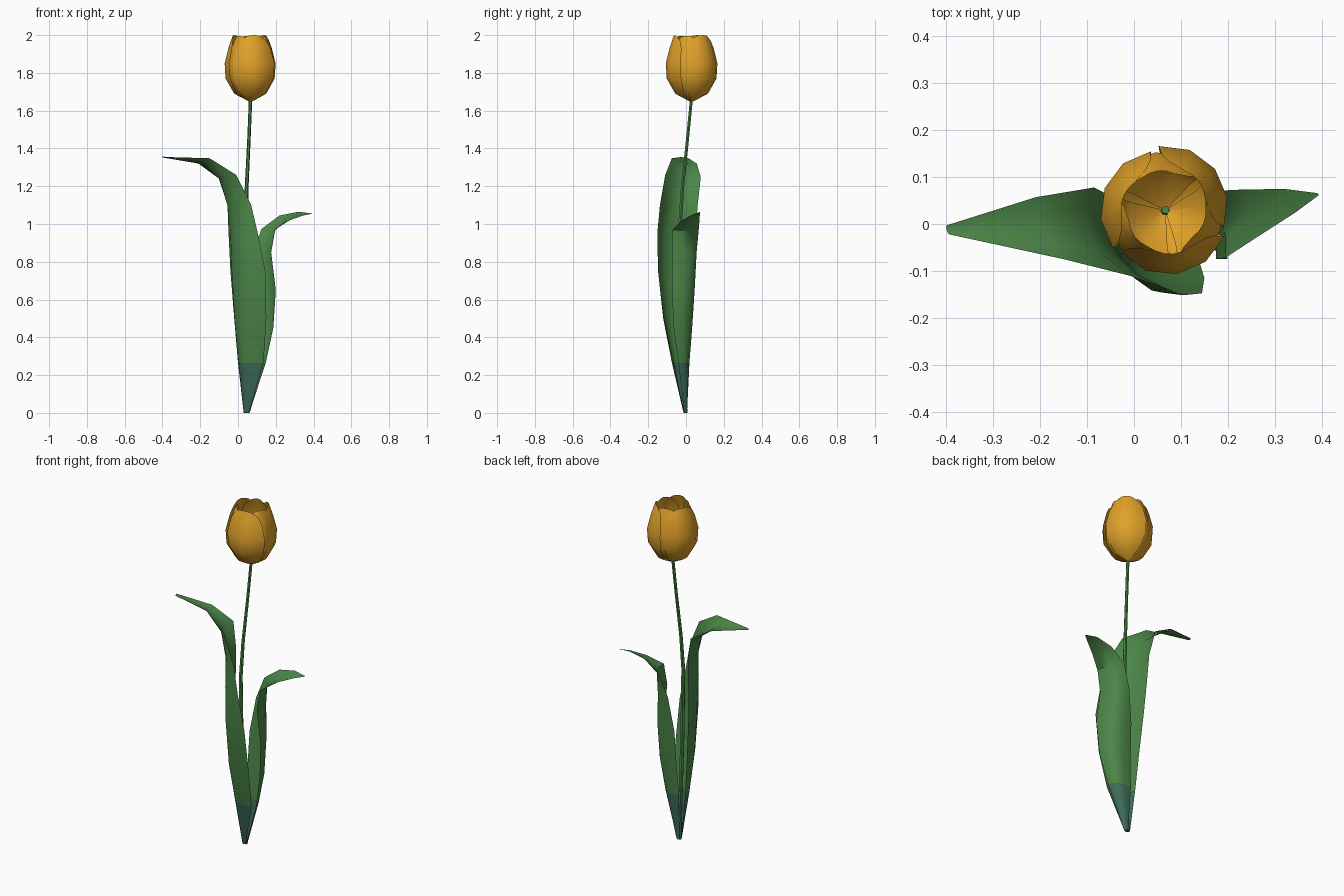
import bpy, math
from mathutils import Vector


def material(name, rgb):
    m = bpy.data.materials.new(name)
    m.diffuse_color = (*rgb, 1)
    return m


GREEN = material("leaf green", (0.072, 0.24, 0.065))
TEAL = material("blue green base", (0.048, 0.15, 0.10))
ORANGE = material("petal orange", (0.75, 0.36, 0.022))
BASE_TOP = 0.265  # height of the darker foot


def loft(name, rows, mats, closed=False):
    """Skin a grid of points, row by row upwards; faces in the foot get slot 1."""
    n = len(rows[0])
    verts = [p for r in rows for p in r]
    faces = []
    for i in range(len(rows) - 1):
        for j in range(n if closed else n - 1):
            k = (j + 1) % n
            faces.append((i * n + j, i * n + k, (i + 1) * n + k, (i + 1) * n + j))
    if closed:
        faces.append(tuple(range(n - 1, -1, -1)))
        faces.append(tuple((len(rows) - 1) * n + j for j in range(n)))
    me = bpy.data.meshes.new(name)
    me.from_pydata(verts, [], faces)
    for m in mats:
        me.materials.append(m)
    ob = bpy.data.objects.new(name, me)
    bpy.context.collection.objects.link(ob)
    if len(mats) > 1:
        for f in me.polygons:
            f.material_index = int(f.center.z < BASE_TOP)
    bpy.context.view_layer.objects.active = ob
    ob.select_set(True)
    bpy.ops.object.shade_smooth_by_angle(angle=math.radians(40))
    ob.select_set(False)
    return ob


def leaf(name, sections):
    """Each section is edge, keel, edge; a parabola joins the three."""
    rows = []
    for s in sections:
        a, m, b = (Vector(s[i:i + 3]) for i in (0, 3, 6))
        rows.append([m + (b - a) / 2 * t + ((a + b) / 2 - m) * t * t
                     for t in (-1, -0.5, 0, 0.5, 1)])
    loft(name, rows, [GREEN, TEAL])


# Tall leaf, cupped to the front left and bending to the left
leaf("tall_leaf", [
    (.03, .002, 0, .04, -.012, 0, .058, -.01, 0),
    (.0, .01, .265, .03, -.065, .265, .135, -.065, .265),
    (-.02, .02, .5, .01, -.1, .5, .15, -.115, .5),
    (-.04, .035, .75, .0, -.115, .75, .145, -.148, .75),
    (-.05, .05, .95, -.01, -.105, .95, .105, -.152, .95),
    (-.055, .062, 1.1, -.035, -.065, 1.1, .07, -.138, 1.1),
    (-.085, .078, 1.25, -.095, -.02, 1.24, -.01, -.11, 1.26),
    (-.21, .057, 1.32, -.2, -.01, 1.325, -.15, -.075, 1.348),
    (-.4, -.003, 1.358, -.4, -.012, 1.352, -.395, -.022, 1.355)])

# Short leaf, cupped to the back right and bending to the right
leaf("short_leaf", [
    (.06, -.01, 0, .06, .003, 0, .045, .005, 0),
    (.147, -.04, .265, .12, .01, .265, .035, .015, .265),
    (.187, -.065, .45, .155, .02, .45, .045, .025, .45),
    (.2, -.075, .65, .165, .03, .65, .05, .037, .65),
    (.175, -.075, .85, .16, .035, .85, .08, .055, .85),
    (.195, -.072, .97, .185, .01, .965, .125, .068, .975),
    (.275, -.02, 1.02, .25, .03, 1.03, .22, .073, 1.045),
    (.345, .025, 1.045, .335, .05, 1.055, .32, .075, 1.065),
    (.395, .062, 1.055, .393, .064, 1.055, .39, .066, 1.056)])

# Slender stem with a slight bend
stem = []
for x, y, z, r in [(.045, -.003, 0, .012), (.043, -.012, BASE_TOP, .012),
                   (.04, -.025, .65, .012), (.04, -.031, 1.0, .011),
                   (.046, -.018, 1.2, .010), (.058, .008, 1.45, .009),
                   (.067, .03, 1.675, .009)]:
    stem.append([(x + r * math.cos(a), y + r * math.sin(a), z)
                 for a in (k * math.tau / 6 for k in range(6))])
loft("stem", stem, [GREEN, TEAL], closed=True)

# Cup of six overlapping petals, three outer and three inner
CX, CY = .067, .029
PROFILE = [(1.647, .006, 1), (1.69, .087, .95), (1.77, .133, 1), (1.85, .138, 1),
           (1.93, .118, .95), (1.975, .103, .8), (2.0, .094, .42)]
for i in range(6):
    outer = i % 2 == 0
    size = 1.0 if outer else .91
    mid = math.radians(-80 + 60 * i)
    rows = []
    for z, r, w in PROFILE:
        row = []
        for t in (-1, -.5, 0, .5, 1):
            a = mid + math.radians(56) * w * t
            rr = r * size * (1 + .03 * t - .03 * t * t)
            droop = .006 * t * t if z > 1.95 else 0
            row.append((CX + rr * math.cos(a), CY + rr * math.sin(a),
                        z - droop + (0 if outer else .004 * (z < 1.7) - .004 * (z > 1.95))))
        rows.append(row)
    loft(f"{'outer' if outer else 'inner'}_petal_{i // 2 + 1}", rows, [ORANGE])
